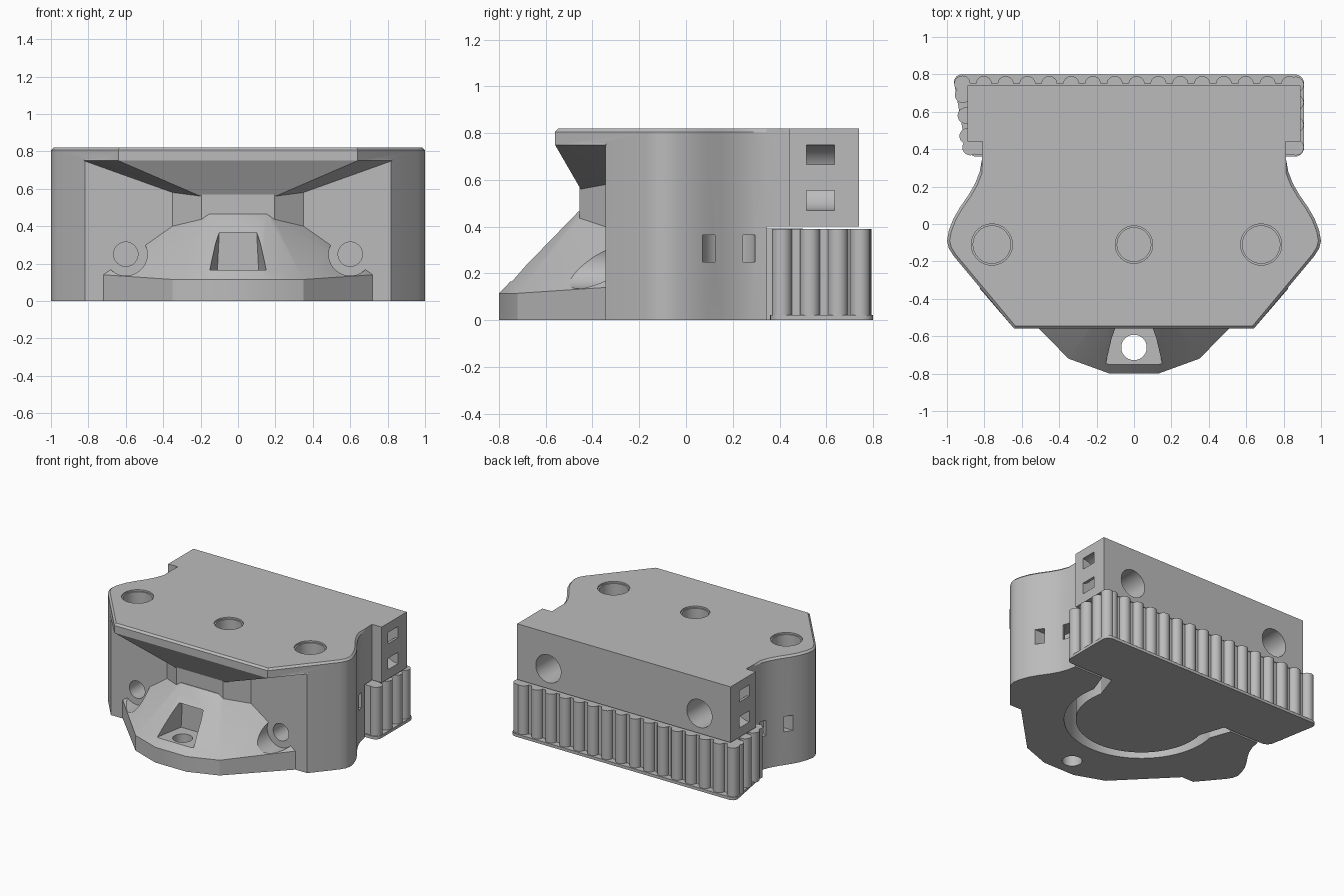
import bpy, bmesh, math
from mathutils import Matrix

cube = bpy.data.objects.get("Cube")
if cube:
    bpy.data.objects.remove(cube, do_unlink=True)

grey = bpy.data.materials.new("plain_grey")
grey.use_nodes = True
grey.diffuse_color = (0.5, 0.5, 0.5, 1)
grey.node_tree.nodes["Principled BSDF"].inputs["Base Color"].default_value = (0.5, 0.5, 0.5, 1)


def make(name, bm):
    bmesh.ops.recalc_face_normals(bm, faces=bm.faces)
    mesh = bpy.data.meshes.new(name)
    bm.to_mesh(mesh)
    bm.free()
    mesh.materials.append(grey)
    ob = bpy.data.objects.new(name, mesh)
    bpy.context.collection.objects.link(ob)
    return ob


def prism(name, outline, z0, z1, matrix=None, corner=0, lip=0):
    """Extruded outline, with optional rounded corners or chamfered top front edges."""
    bm = bmesh.new()
    face = bm.faces.new([bm.verts.new((x, y, z0)) for x, y in outline])
    new = bmesh.ops.extrude_face_region(bm, geom=[face])["geom"]
    top = [v for v in new if isinstance(v, bmesh.types.BMVert)]
    bmesh.ops.translate(bm, verts=top, vec=(0, 0, z1 - z0))
    bmesh.ops.recalc_face_normals(bm, faces=bm.faces)
    if corner:
        upright = [e for e in bm.edges if abs(e.verts[0].co.z - e.verts[1].co.z) > 1e-4]
        bmesh.ops.bevel(bm, geom=upright, offset=corner, segments=5, profile=0.5, affect='EDGES')
    if lip:
        rim = [e for e in bm.edges if all(v.co.z > z1 - 1e-4 and v.co.y < 0.42 for v in e.verts)]
        bmesh.ops.bevel(bm, geom=rim, offset=lip, segments=1, affect='EDGES')
    if matrix:
        bm.transform(matrix)
    return make(name, bm)


def hull(name, points):
    """Convex solid from points mirrored across x."""
    bm = bmesh.new()
    for x, y, z in points:
        for s in (-1, 1):
            bm.verts.new((s * x, y, z))
    got = bmesh.ops.convex_hull(bm, input=bm.verts)
    bmesh.ops.delete(bm, geom=[g for g in got["geom_interior"] if isinstance(g, bmesh.types.BMVert)],
                     context='VERTS')
    bmesh.ops.dissolve_limit(bm, angle_limit=0.01, verts=bm.verts, edges=bm.edges)
    return make(name, bm)


def box(name, x, y, z):
    return prism(name, [(x[0], y[0]), (x[1], y[0]), (x[1], y[1]), (x[0], y[1])], *z)


def arc(r, a0, a1, n, cx=0, cy=0):
    angles = [math.radians(a0 + (a1 - a0) * i / n) for i in range(n + 1)]
    return [(cx + r * math.cos(a), cy + r * math.sin(a)) for a in angles]


def rod(name, x, y, r, z0, z1, matrix=None):
    return prism(name, arc(r, 0, 352.5, 47, x, y), z0, z1, matrix)


def combine(target, other, operation):
    mod = target.modifiers.new("solid", 'BOOLEAN')
    mod.operation, mod.object, mod.solver = operation, other, 'EXACT'
    bpy.context.view_layer.objects.active = target
    bpy.ops.object.modifier_apply(modifier=mod.name)
    bpy.data.objects.remove(other, do_unlink=True)


def mirrored(half):
    return half + [(-x, y) for x, y in reversed(half)]


# Turns a plan outline (x, y) into an elevation outline (x, z), extruded along -y
UPRIGHT = Matrix.Rotation(math.pi / 2, 4, 'X')

# Main body: full plan, undercut at the front and at the back
side = [(0.64, -0.56), (0.965, -0.17), (0.99, -0.13), (1, -0.09), (0.99, -0.035), (0.965, 0.03),
        (0.93, 0.09), (0.885, 0.155), (0.85, 0.215), (0.825, 0.28), (0.813, 0.345), (0.81, 0.44),
        (0.89, 0.44), (0.89, 0.74)]
body = prism("carriage_body", mirrored(side), 0, 0.82, lip=0.014)
combine(body, box("front_undercut", (-2, 2), (-2, -0.345), (-1, 0.75)), 'DIFFERENCE')
combine(body, box("rear_undercut", (-2, 2), (0.345, 2), (-1, 0.4)), 'DIFFERENCE')

# Inverted pyramid under the front overhang
combine(body, hull("overhang_support", [
    (0.64, -0.56, 0.75), (0.825, -0.345, 0.75), (0.64, -0.555, 0.76), (0.82, -0.34, 0.76),
    (0.2, -0.45, 0.56), (0.35, -0.345, 0.58), (0.35, -0.3, 0.58), (0.8, -0.3, 0.75)]), 'UNION')
# Neck between overhang and nose
combine(body, hull("neck", [(x, y, z) for z in (0.3, 0.6)
                            for x, y in ((0.195, -0.455), (0.35, -0.345), (0.35, -0.3))]), 'UNION')
# Faceted nose
plan = [(0.72, -0.3), (0.72, -0.345), (0.35, -0.72), (0.13, -0.8)]
crest = [(0.72, 0.14), (0.49, 0.285), (0.35, 0.4)]
combine(body, hull("nose", [(x, y, z) for x, y in plan for z in (0, 0.115)]
                   + [(x, y, z) for x, z in crest for y in (-0.345, -0.3)]
                   + [(0.15, -0.46, 0.465), (0.15, -0.3, 0.465)]), 'UNION')

# Nose window with a screw hole in its floor
combine(body, hull("nose_window", [(0.17, -0.85, 0.165), (0.1, -0.85, 0.365),
                                   (0.11, -0.52, 0.165), (0.1, -0.52, 0.365)]), 'DIFFERENCE')
combine(body, rod("nose_screw_hole", 0, -0.66, 0.068, -0.1, 0.2), 'DIFFERENCE')

# Curved channel from the back around the front of the tongue
def loop(half_width, flare):
    return [(flare, 0.5)] + [(x, y) for x, y in arc(half_width, 12, -192, 40, 0, 0.08)] + [(-flare, 0.5)]

combine(body, prism("belt_channel", loop(0.53, 0.63), -0.1, 0.4), 'DIFFERENCE')

# Front screw holes with counterbores, and back holes
for s in (-1, 1):
    combine(body, rod("counterbore", s * 0.6, 0.25, 0.115, 0.345, 1, UPRIGHT), 'DIFFERENCE')
    combine(body, rod("front_hole", s * 0.6, 0.25, 0.065, 0.1, 0.5, UPRIGHT), 'DIFFERENCE')
    combine(body, rod("back_hole", s * 0.63, 0.55, 0.105, -1, -0.35, UPRIGHT), 'DIFFERENCE')

# Vertical holes in the top
for x, r in ((-0.76, 0.1), (0, 0.09), (0.68, 0.1)):
    combine(body, rod("top_hole", x, -0.11, r, 0.48, 1), 'DIFFERENCE')
    combine(body, prism("hole_chamfer", arc(r + 0.01, 0, 352.5, 47, x, -0.11), 0.808, 1), 'DIFFERENCE')

# Curved tie slots in both sides
def tie_slot(cx, cy, inner, outer):
    out = arc(outer, 90, 270, 16, cx, cy)
    inn = arc(inner, 270, 90, 16, cx, cy)
    return ([(cx + 0.2, cy + outer)] + out + [(cx + 0.2, cy - outer), (cx + 0.2, cy - inner)]
            + inn + [(cx + 0.2, cy + inner)])

for s in (-1, 1):
    flip = Matrix.Scale(s, 4, (1, 0, 0))
    combine(body, prism("upper_slot", tie_slot(0.89, 0.61, 0.055, 0.14), -0.635, -0.515,
                        flip @ UPRIGHT), 'DIFFERENCE')
    combine(body, prism("lower_slot", tie_slot(0.85, 0.185, 0.06, 0.115), 0.25, 0.365,
                        flip), 'DIFFERENCE')

# Belt holder: tongue, core block, base plate
tongue = prism("belt_tongue", loop(0.45, 0.55), 0, 0.392)
core = prism("belt_core", [(-0.86, 0.37), (0.86, 0.37), (0.86, 0.75), (-0.9, 0.75)], 0.01, 0.39, corner=0.02)
plate = prism("belt_base_plate", [(-0.89, 0.36), (0.91, 0.36), (0.91, 0.8), (-0.97, 0.8)],
              0, 0.022, corner=0.05)

# Belt teeth along the back and around both ends
spots = [(-0.803 + 0.1167 * i, 0.748) for i in range(15)]
spots += [(0.865, y) for y in (0.41, 0.53, 0.65, 0.745)]
spots += [(-0.875, 0.41), (-0.89, 0.47), (-0.9, 0.58), (-0.915, 0.69), (-0.918, 0.75)]
teeth = [prism("belt_tooth", arc(0.043, 0, 345, 23, x, y), 0.015, 0.39) for x, y in spots]

bpy.ops.object.select_all(action='DESELECT')
for ob in [body, tongue, core, plate] + teeth:
    ob.select_set(True)
bpy.context.view_layer.objects.active = body
bpy.ops.object.shade_smooth_by_angle(angle=math.radians(25))
